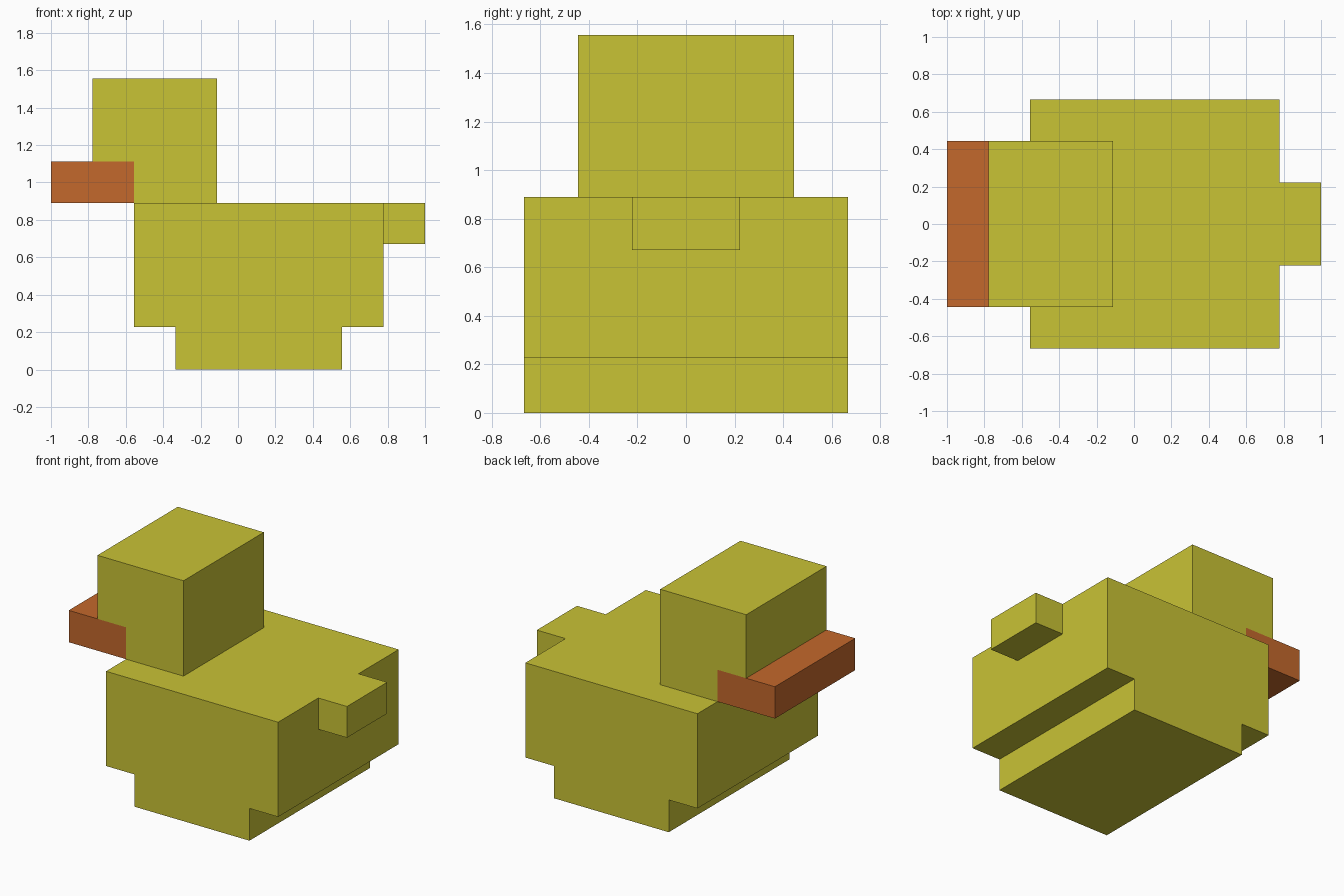
import bpy
import bmesh

if "Cube" in bpy.data.objects:
    bpy.data.objects.remove(bpy.data.objects["Cube"])

U = 2 / 9  # one block unit


def material(name, rgb):
    m = bpy.data.materials.new(name)
    m.diffuse_color = (*rgb, 1)
    m.use_nodes = True
    m.node_tree.nodes["Principled BSDF"].inputs["Base Color"].default_value = m.diffuse_color
    return m


yellow = material("yellow", (0.584, 0.546, 0.036))
orange = material("orange", (0.552, 0.138, 0.025))


def extrude_profile(name, outline, half_width, mat):
    """Extrude an (x, z) outline symmetrically along y."""
    bm = bmesh.new()
    face = bm.faces.new([bm.verts.new((x, -half_width, z)) for x, z in outline])
    ext = bmesh.ops.extrude_face_region(bm, geom=[face])
    verts = [g for g in ext["geom"] if isinstance(g, bmesh.types.BMVert)]
    bmesh.ops.translate(bm, verts=verts, vec=(0, 2 * half_width, 0))
    bmesh.ops.recalc_face_normals(bm, faces=bm.faces)
    mesh = bpy.data.meshes.new(name)
    bm.to_mesh(mesh)
    bm.free()
    mesh.materials.append(mat)
    obj = bpy.data.objects.new(name, mesh)
    bpy.context.collection.objects.link(obj)
    return obj


def rect(x0, x1, z0, z1):
    return [(x0, z0), (x1, z0), (x1, z1), (x0, z1)]


STEP, DECK, BEAK_TOP, CROWN = 0.226, 0.889, 1.112, 1.557

# Body with a narrower stepped belly
extrude_profile("body", [
    (-1.5 * U, 0), (2.5 * U, 0), (2.5 * U, STEP), (3.5 * U, STEP),
    (3.5 * U, DECK), (-2.5 * U, DECK), (-2.5 * U, STEP), (-1.5 * U, STEP),
], 3 * U, yellow)

# Tail
extrude_profile("tail", rect(3.5 * U, 4.5 * U, 0.67, DECK), U, yellow)

# Head, notched where the beak is set in
extrude_profile("head", [
    (-2.5 * U, DECK), (-0.5 * U, DECK), (-0.5 * U, CROWN),
    (-3.5 * U, CROWN), (-3.5 * U, BEAK_TOP), (-2.5 * U, BEAK_TOP),
], 2 * U, yellow)

# Beak
extrude_profile("beak", rect(-4.5 * U, -2.5 * U, DECK, BEAK_TOP), 2 * U, orange)
